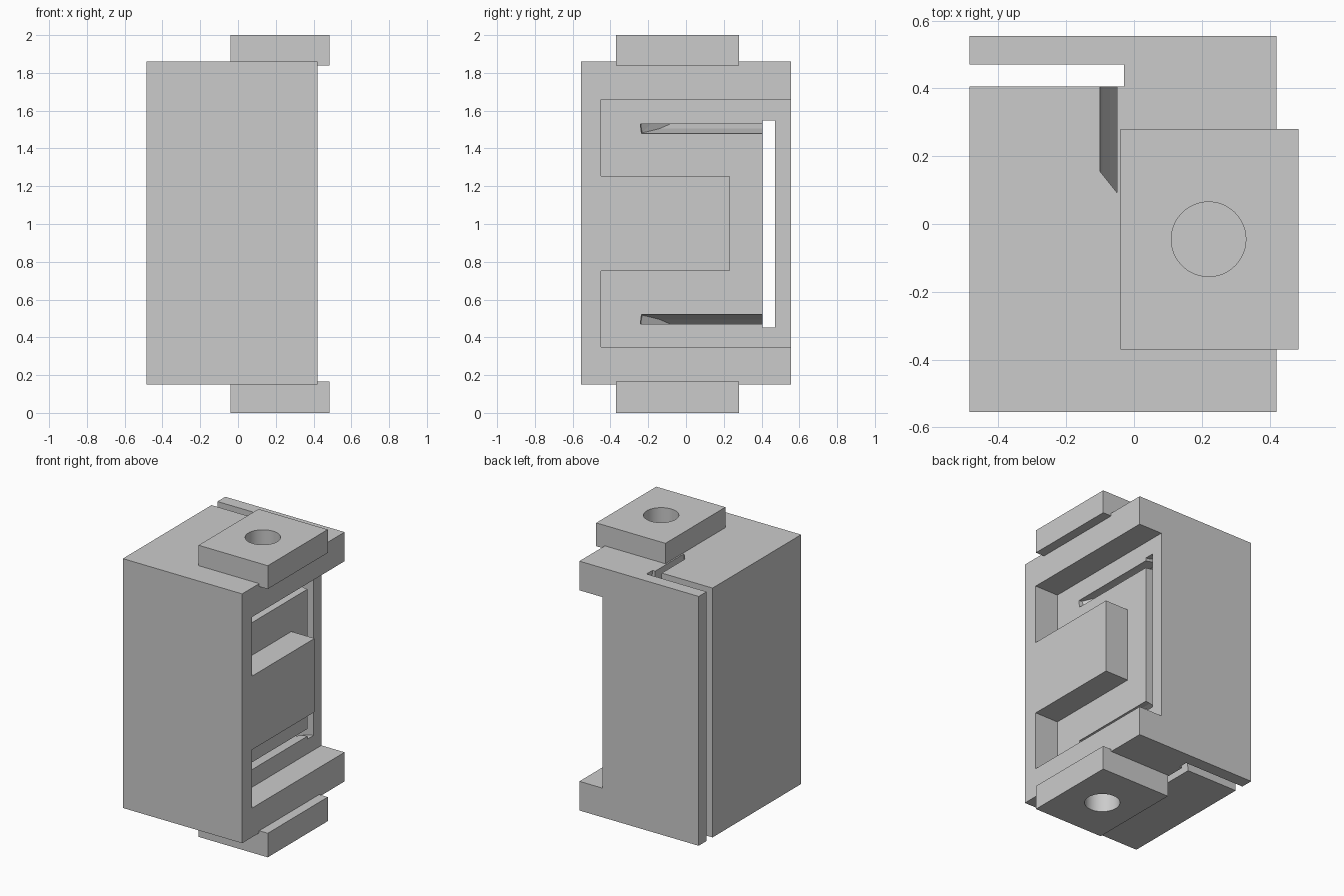
import bpy, bmesh, math

if "Cube" in bpy.data.objects:
    bpy.data.objects.remove(bpy.data.objects["Cube"])

CX, CZ = 0.285, 1.86          # centre of the curved channels (top one)
SEG = 8


def finish(name, bm):
    bmesh.ops.recalc_face_normals(bm, faces=bm.faces)
    me = bpy.data.meshes.new(name)
    bm.to_mesh(me)
    bm.free()
    ob = bpy.data.objects.new(name, me)
    bpy.context.collection.objects.link(ob)
    return ob


def prism(name, pts, place, lo, hi):
    """Extrude a 2D profile from lo to hi; place(u, v, w) gives the 3D point."""
    bm = bmesh.new()
    a = [bm.verts.new(place(u, v, lo)) for u, v in pts]
    b = [bm.verts.new(place(u, v, hi)) for u, v in pts]
    bm.faces.new(a)
    bm.faces.new(b)
    for i in range(len(pts)):
        j = (i + 1) % len(pts)
        bm.faces.new((a[i], a[j], b[j], b[i]))
    return finish(name, bm)


def box(name, x0, x1, y0, y1, z0, z1):
    return prism(name, [(x0, y0), (x1, y0), (x1, y1), (x0, y1)],
                 lambda u, v, w: (u, v, w), z0, z1)


def cut(target, cutter):
    mod = target.modifiers.new("cut", 'BOOLEAN')
    mod.operation = 'DIFFERENCE'
    mod.solver = 'EXACT'
    mod.object = cutter
    cutter.hide_render = True
    bpy.context.view_layer.objects.active = target
    bpy.ops.object.modifier_apply(modifier=mod.name)
    bpy.data.objects.remove(cutter)


def arc(r, start=0.0):
    """Quarter arc from the outer face round to the recess."""
    angles = [math.pi + math.pi / 2 * i / SEG for i in range(SEG + 1)]
    return [(CX + r * math.cos(a), CZ + r * math.sin(a)) for a in angles]


def channel(name, flip):
    """Curved slit with a slanted front end, open to the back slot."""
    bm = bmesh.new()
    rings = []
    outer, inner = arc(0.385), arc(0.335)
    outer.insert(0, (outer[0][0], 1.9))
    inner.insert(0, (inner[0][0], 1.9))
    for (xo, zo), (xi, zi) in zip(outer, inner):
        ring = []
        for x, z, back in ((xo, zo, 0), (xi, zi, 0), (xi, zi, 1), (xo, zo, 1)):
            y = 0.43 if back else max(-0.24, 0.155 - 1.25 * (x + 0.1))
            ring.append(bm.verts.new((x, y, 2 - z if flip else z)))
        rings.append(ring)
    for p, q in zip(rings, rings[1:]):
        for k in range(4):
            m = (k + 1) % 4
            bm.faces.new((p[k], p[m], q[m], q[k]))
    bm.faces.new(rings[0])
    bm.faces.new(rings[-1])
    bmesh.ops.triangulate(bm, faces=bm.faces)
    return finish(name, bm)


# Main block
body = box("body", -0.485, 0.42, -0.555, 0.555, 0.15, 1.86)

# Recess in the right side, wrapped round a central block, open to the back
recess = [(0.7, 0.35), (0.7, 1.66), (-0.45, 1.66), (-0.45, 1.255),
          (0.23, 1.255), (0.23, 0.75), (-0.45, 0.75), (-0.45, 0.35)]
cut(body, prism("recess_cutter", recess, lambda u, v, w: (w, u, v), 0.244, 0.6))

# Back slot, narrowing round the two corners into the recess
curve = [(-0.03, 2.1)] + arc(0.315)
slot = [(-0.6, 2.1)] + curve + [(x, 2 - z) for x, z in reversed(curve)] + [(-0.6, -0.1)]
cut(body, prism("slot_cutter", slot, lambda u, v, w: (u, w, v), 0.405, 0.47))

# Curved channels at top and bottom
for flip in (False, True):
    cut(body, channel("channel_cutter", flip))

# End tabs with a round hole
for name, z0, z1 in (("top_tab", 1.84, 2.0), ("bottom_tab", 0.0, 0.165)):
    tab = box(name, -0.04, 0.485, -0.37, 0.28, z0, z1)
    circle = [(0.22 + 0.11 * math.cos(math.tau * i / 48),
               -0.045 + 0.11 * math.sin(math.tau * i / 48)) for i in range(48)]
    cut(tab, prism("hole_cutter", circle, lambda u, v, w: (u, v, w), z0 - 0.1, z1 + 0.1))
    bpy.ops.object.select_all(action='DESELECT')
    tab.select_set(True)
    bpy.context.view_layer.objects.active = tab
    bpy.ops.object.shade_smooth_by_angle(angle=math.radians(30))
